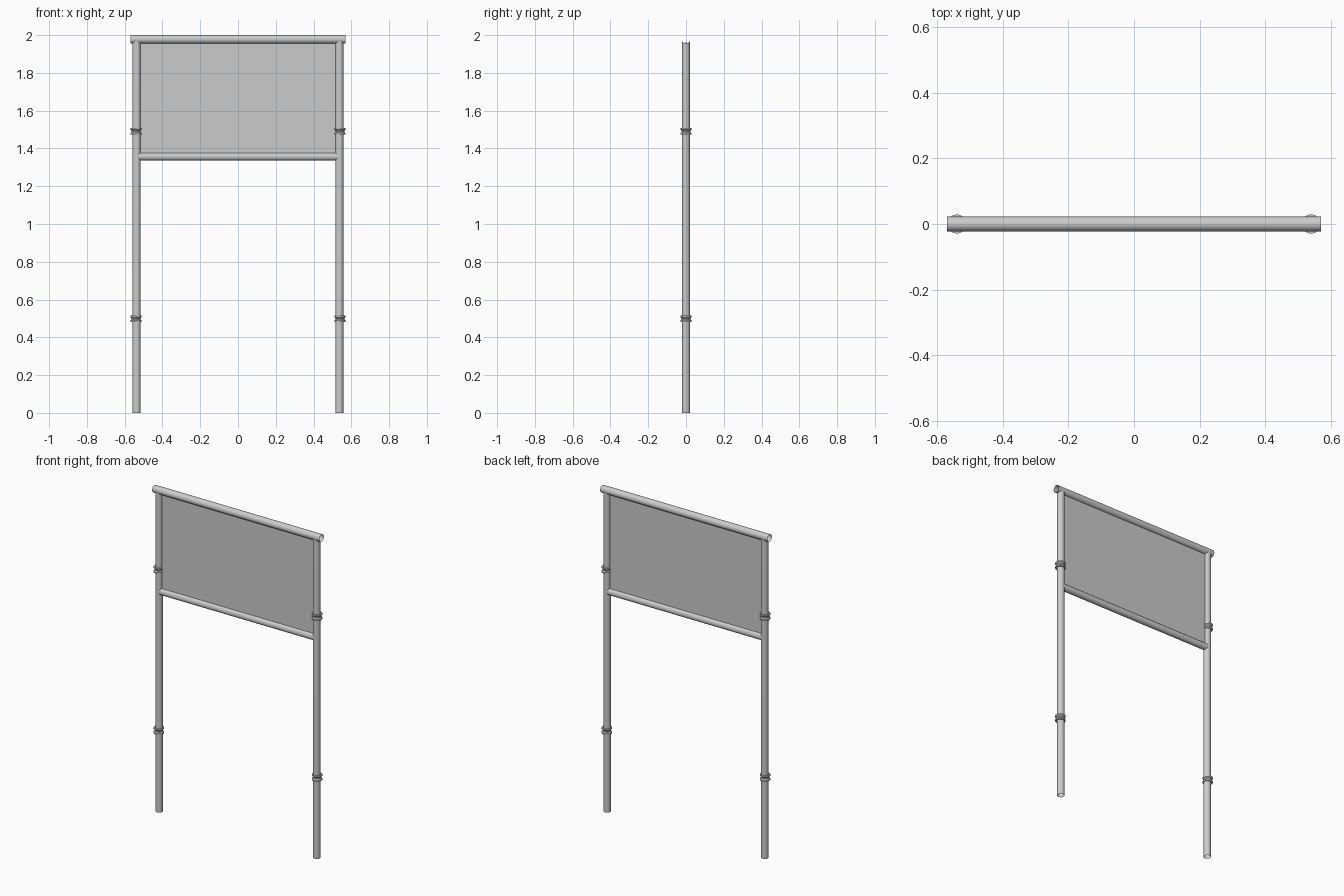
import bpy, bmesh
from math import sin, cos, pi, sqrt

if "Cube" in bpy.data.objects:
    bpy.data.objects.remove(bpy.data.objects["Cube"])

SIDES = 24
POST_X, POST_R = 0.537, 0.021
RAIL_Z, RAIL_R = 1.9775, 0.0225
LOW_Z, LOW_R = 1.357, 0.0205


def finish(name, bm):
    bmesh.ops.recalc_face_normals(bm, faces=bm.faces)
    me = bpy.data.meshes.new(name)
    bm.to_mesh(me)
    bm.free()
    ob = bpy.data.objects.new(name, me)
    bpy.context.collection.objects.link(ob)
    bpy.ops.object.select_all(action='DESELECT')
    ob.select_set(True)
    bpy.context.view_layer.objects.active = ob
    bpy.ops.object.shade_smooth_by_angle(angle=0.6)
    return ob


def loft(name, rings, closed=False):
    """Skin a list of point rings into an open tube or a closed band."""
    bm = bmesh.new()
    loops = [[bm.verts.new(p) for p in ring] for ring in rings]
    pairs = list(zip(loops, loops[1:]))
    if closed:
        pairs.append((loops[-1], loops[0]))
    for a, b in pairs:
        for i in range(SIDES):
            j = (i + 1) % SIDES
            bm.faces.new((a[i], a[j], b[j], b[i]))
    return finish(name, bm)


def circle(r):
    return [(r * cos(2 * pi * i / SIDES), r * sin(2 * pi * i / SIDES)) for i in range(SIDES)]


def cope(r, d):
    return sqrt(max(r * r - d * d, 0))


# Top rail: open tube along x
loft("top_rail", [[(x, y, RAIL_Z + z) for y, z in circle(RAIL_R)] for x in (-0.57, 0.57)])

# Lower rail: tube with ends shaped to meet the round posts
loft("lower_rail", [[(s * (POST_X - cope(POST_R, y)), y, LOW_Z + z)
                     for y, z in circle(LOW_R)] for s in (-1, 1)])

# Sign panel
bm = bmesh.new()
bmesh.ops.create_cube(bm, size=1)
bmesh.ops.scale(bm, vec=(1.034, 0.006, 0.59), verts=bm.verts)
bmesh.ops.translate(bm, vec=(0, 0, 1.668), verts=bm.verts)
finish("sign_panel", bm)

# Grooved collar profile: radius, height
COLLAR = [(0.0205, -0.017), (0.029, -0.017), (0.029, -0.009), (0.024, -0.003),
          (0.024, 0.003), (0.029, 0.009), (0.029, 0.017), (0.0205, 0.017)]

for side, s in (("left", -1), ("right", 1)):
    # Post, top saddle-cut to fit under the top rail
    loft(side + "_post", [
        [(s * POST_X + x, y, 0) for x, y in circle(POST_R)],
        [(s * POST_X + x, y, RAIL_Z - cope(RAIL_R, y)) for x, y in circle(POST_R)]])
    # Clamp collars
    for level, z in (("lower", 0.498), ("upper", 1.49)):
        loft(f"{side}_{level}_collar",
             [[(s * (POST_X + 0.003) + x, y, z + h) for x, y in circle(r)] for r, h in COLLAR],
             closed=True)
